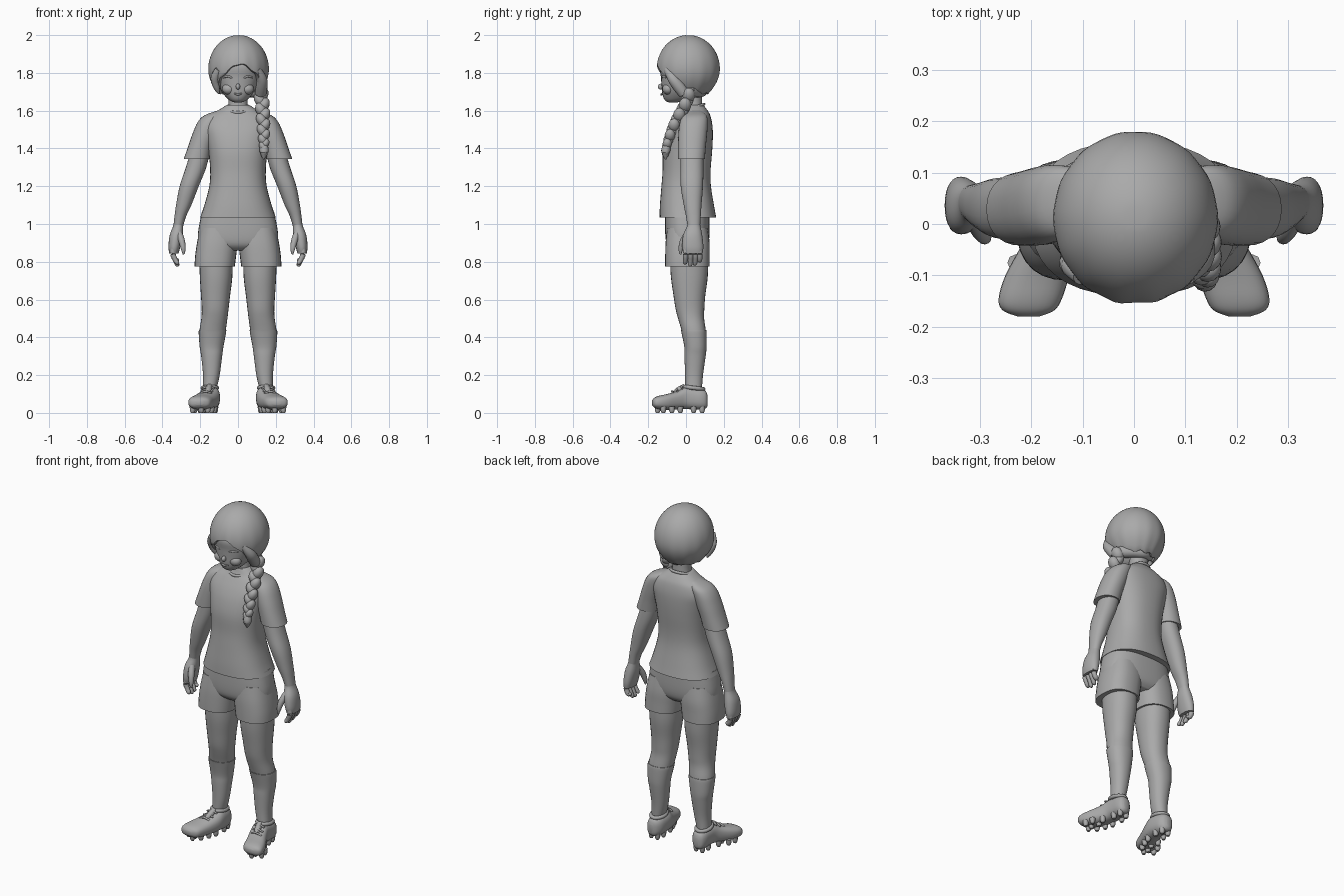
import bpy, bmesh, math
from mathutils import Vector

grey = bpy.data.materials.new("plain grey")
grey.diffuse_color = (0.4, 0.4, 0.4, 1)


def finish(bm, name, angle=50):
    bmesh.ops.recalc_face_normals(bm, faces=bm.faces)
    me = bpy.data.meshes.new(name)
    bm.to_mesh(me)
    bm.free()
    ob = bpy.data.objects.new(name, me)
    bpy.context.collection.objects.link(ob)
    me.materials.append(grey)
    bpy.ops.object.select_all(action='DESELECT')
    bpy.context.view_layer.objects.active = ob
    ob.select_set(True)
    bpy.ops.object.shade_smooth_by_angle(angle=math.radians(angle))
    return ob


def catmull(rows, steps=4):
    """Smooth list of number tuples through the given rows."""
    out, n = [], len(rows)
    for i in range(n - 1):
        a, b, c, d = (rows[max(0, min(n - 1, i + k))] for k in (-1, 0, 1, 2))
        for s in range(steps):
            t = s / steps
            out.append([q + 0.5 * t * (r - p + t * (2*p - 5*q + 4*r - w + t * (3*(q - r) + w - p)))
                        for p, q, r, w in zip(a, b, c, d)])
    return out + [list(rows[-1])]


def skin(bm, rings):
    vs = [[bm.verts.new(p) for p in r] for r in rings]
    n = len(vs[0])
    for a, b in zip(vs, vs[1:]):
        for i in range(n):
            bm.faces.new((a[i], a[(i + 1) % n], b[(i + 1) % n], b[i]))
    bm.faces.new(vs[0])
    bm.faces.new(vs[-1])


def loft(name, rows, side=1, axis='z', e=2.2, n=28):
    """Rows are (position along axis, x0, x1, low, high) of rounded sections."""
    rings = []
    for h, x0, x1, b0, b1 in catmull(rows):
        ring = []
        for i in range(n):
            a = 2 * math.pi * i / n
            c, s = math.cos(a), math.sin(a)
            u = (x0 + x1) / 2 + (x1 - x0) / 2 * math.copysign(abs(c) ** (2 / e), c)
            v = (b0 + b1) / 2 + (b1 - b0) / 2 * math.copysign(abs(s) ** (2 / e), s)
            ring.append((side * u, v, h) if axis == 'z' else (side * u, h, v))
        rings.append(ring)
    bm = bmesh.new()
    skin(bm, rings)
    return finish(bm, name)


def tube(name, pts, side=1, n=12, closed=False):
    """Round tube through (x, y, z, radius) points."""
    path = catmull(pts)
    rings = []
    for i, p in enumerate(path):
        a, b = path[max(0, i - 1)], path[min(len(path) - 1, i + 1)]
        if closed and i in (0, len(path) - 1):
            a, b = path[-2], path[1]
        q = (Vector(b[:3]) - Vector(a[:3])).to_track_quat('Z', 'Y')
        rings.append([])
        for k in range(n):
            t = 2 * math.pi * k / n
            v = Vector(p[:3]) + q @ Vector((math.cos(t), math.sin(t), 0)) * p[3]
            rings[-1].append((side * v.x, v.y, v.z))
    bm = bmesh.new()
    skin(bm, rings)
    return finish(bm, name)


def blob(name, loc, size, tilt=0.0):
    bm = bmesh.new()
    bmesh.ops.create_uvsphere(bm, u_segments=16, v_segments=10, radius=1)
    for v in bm.verts:
        v.co = Vector((v.co.x * size[0], v.co.y * size[1], v.co.z * size[2]))
    ob = finish(bm, name)
    ob.location, ob.rotation_euler = loc, (0, tilt, 0)
    return ob


def sym(z, x, y0, y1):
    return (z, -x, x, y0, y1)


# Shirt body, collar and shorts seat
loft("shirt", [sym(1.035, .2, -.14, .16), sym(1.1, .178, -.138, .148), sym(1.2, .152, -.13, .132),
               sym(1.28, .147, -.124, .13), sym(1.38, .155, -.122, .138), sym(1.46, .168, -.105, .142),
               sym(1.52, .178, -.08, .14), sym(1.57, .155, -.05, .13), sym(1.6, .108, -.03, .115),
               sym(1.63, .06, -.02, .092)], e=2.4, n=40)
collar = []
for i in range(17):
    a = 2 * math.pi * i / 16
    collar.append((.063 * math.cos(a), .03 + .065 * math.sin(a), 1.612 + .022 * math.sin(a), .008))
tube("collar", collar, closed=True, n=8)
loft("shorts_seat", [sym(.86, .14, -.07, .09), sym(.89, .2, -.1, .115), sym(.95, .212, -.11, .125),
                     sym(1.06, .192, -.11, .125)], e=2.6, n=40)

# Neck and head
loft("neck", [sym(1.56, .065, -.01, .09), sym(1.64, .05, -.01, .085), sym(1.74, .055, -.01, .085)])
loft("head", [sym(1.643, .015, -.09, -.05), sym(1.652, .04, -.108, -.01), sym(1.67, .062, -.12, .04),
              sym(1.7, .085, -.127, .07), sym(1.74, .105, -.13, .1), sym(1.78, .116, -.133, .11),
              sym(1.84, .122, -.138, .12), sym(1.9, .1, -.1, .1)])
blob("nose", (0, -.133, 1.727), (.012, .016, .016))
tube("mouth", [(-.022, -.124, 1.69, .003), (0, -.13, 1.686, .006), (.022, -.124, 1.69, .003)], n=8)
for s in (-1, 1):
    tube("eyelid", [(.03, -.128, 1.772, .004), (.052, -.122, 1.782, .006), (.078, -.106, 1.775, .004)], s, n=8)
    blob("cheek", (s * .048, -.095, 1.715), (.036, .03, .03))


# Hair cap: bottom edge lifts at the front around the face
def hair_bottom(a):
    f = abs(math.atan2(math.sin(a + math.pi / 2 - .06), math.cos(a + math.pi / 2 - .06)))
    if f < 1.0:
        return 1.85 - .12 * (f / 1.0) ** 1.4 + .004 * math.cos(14 * a)
    return 1.73 - .035 * min(1, (f - 1) / .5) + .005 * math.cos(11 * a)


N, M = 72, 22
rings = []
for j in range(1, M + 1):
    ring = []
    for i in range(N):
        a = 2 * math.pi * i / N
        bot = hair_bottom(a)
        z = 2.0 - (2.0 - bot) * (1 - math.cos(math.pi / 2 * j / M)) ** .9
        if z > 1.82:
            f = math.sqrt(max(0, 1 - ((z - 1.82) / .1802) ** 2))
        else:
            f = 1 - .36 * ((1.82 - z) / .13) ** 2
        low = (j / M) ** 3
        f *= 1 + .012 * low * math.cos(14 * a)
        ring.append((.003 + .16 * f * math.cos(a), .012 + .168 * f * math.sin(a), z))
    rings.append(ring)
# rolled-in lower edge
for k, dz in ((.94, -.004), (.84, .004), (.7, .03)):
    rings.append([(.003 + (x - .003) * k, .012 + (y - .012) * k, z + dz) for x, y, z in rings[M - 1]])
bm = bmesh.new()
skin(bm, rings)
finish(bm, "hair_cap", 60)
# Locks beside the face, nape tuft and braid
tube("right_lock", [(-.1, -.1, 1.82, .02), (-.122, -.075, 1.77, .024), (-.112, -.062, 1.72, .016),
                    (-.1, -.055, 1.69, .004)])
tube("left_lock", [(.1, -.1, 1.82, .02), (.125, -.07, 1.77, .028), (.125, -.04, 1.73, .032),
                   (.12, -.01, 1.69, .03)])
tube("nape_hair", [(-.06, .06, 1.71, .02), (.0, .085, 1.7, .026), (.06, .06, 1.7, .03), (.11, .02, 1.7, .034)])
braid = catmull([(.118, .02, 1.7, .038), (.128, -.005, 1.63, .037), (.133, -.05, 1.55, .035),
                 (.136, -.085, 1.47, .031), (.138, -.104, 1.41, .025)], 3)
for i, (x, y, z, r) in enumerate(braid):
    s = 1 if i % 2 else -1
    blob("braid_strand", (x + s * r * .22, y, z), (r * .78, r * .9, r * 1.1), s * .5)
tube("braid_tip", [(.138, -.1, 1.42, .02), (.138, -.108, 1.385, .024), (.137, -.108, 1.36, .014),
                   (.136, -.108, 1.342, .003)])

for s in (-1, 1):
    # Sleeve, arm and hand
    loft("sleeve", [(1.345, .15, .287, -.042, .1), (1.41, .135, .264, -.042, .105), (1.48, .11, .24, -.04, .112),
                    (1.54, .09, .213, -.032, .115), (1.575, .08, .178, -.015, .108),
                    (1.6, .07, .11, .02, .08)], s)
    loft("arm", [(.99, .29, .342, .008, .075), (1.04, .275, .336, 0, .078), (1.1, .247, .328, -.012, .082),
                 (1.2, .208, .309, -.028, .09), (1.3, .168, .276, -.03, .092), (1.42, .14, .24, -.03, .09)], s)
    loft("palm", [(.845, .315, .364, -.012, .088), (.88, .305, .368, -.02, .092), (.94, .292, .362, -.015, .086),
                  (.99, .29, .343, .006, .076), (1.02, .287, .338, .006, .072)], s)
    for y, tip in ((-.002, .785), (.025, .775), (.05, .78), (.073, .8)):
        tube("finger", [(.342, y, .88, .015), (.344, y, .84, .0145), (.332, y, .81, .013),
                        (.321, y - .003, tip + .008, .011), (.319, y - .004, tip, .004)], s)
    tube("thumb", [(.312, .01, .95, .018), (.298, -.015, .91, .017), (.29, -.027, .87, .013),
                   (.288, -.03, .84, .005)], s)
    # Shorts leg, leg and sock
    loft("shorts_leg", [(.775, .017, .23, -.11, .125), (.83, .01, .227, -.11, .125), (.9, .002, .217, -.108, .125),
                        (.98, .0, .2, -.1, .115)], s, e=2.5)
    loft("leg", [(.1, .12, .18, .0, .08), (.2, .1, .182, -.002, .087), (.35, .08, .2, -.005, .106),
                 (.43, .066, .204, -.022, .105), (.5, .056, .194, -.042, .096), (.55, .05, .192, -.055, .097),
                 (.62, .042, .196, -.066, .102), (.72, .03, .202, -.08, .115), (.82, .028, .205, -.085, .118)], s)
    loft("sock", [(.12, .115, .186, -.004, .084), (.2, .097, .185, -.005, .09), (.3, .084, .195, -.008, .104),
                  (.35, .077, .203, -.009, .109), (.42, .064, .208, -.023, .109), (.44, .062, .207, -.028, .107)], s)
    # Shoe with cuff, tongue, laces and studs
    loft("shoe", [(.115, .138, .165, .04, .09), (.105, .118, .182, .024, .115), (.08, .102, .192, .018, .128),
                  (.04, .096, .195, .018, .136), (0, .096, .2, .02, .138), (-.04, .104, .218, .018, .118),
                  (-.1, .125, .25, .016, .1), (-.145, .14, .263, .02, .09), (-.168, .155, .255, .028, .08),
                  (-.18, .185, .225, .042, .066)], s, 'y', 2.5)
    cuff = []
    for i in range(13):
        a = 2 * math.pi * i / 12
        cuff.append((.149 + .038 * math.cos(a), .042 + .05 * math.sin(a), .132 - .006 * math.sin(a), .011))
    tube("shoe_cuff", cuff, s, 8, True)
    tube("tongue", [(.15, -.005, .142, .014), (.157, -.035, .122, .018), (.165, -.06, .105, .014)], s)
    for y, z in ((-.02, .137), (-.045, .122), (-.07, .111)):
        x = .16 - .3 * (y + .03)
        tube("lace", [(x - .032, y, z - .008, .005), (x, y - .004, z + .003, .006), (x + .032, y, z - .008, .005)], s, 8)
    for y, xs in ((.085, (.128, .168)), (.04, (.12, .175)), (-.03, (.125, .195)), (-.075, (.14, .185, .23)),
                  (-.12, (.16, .2, .24)), (-.15, (.195,))):
        for x in xs:
            tube("stud", [(x, y, .035, .016), (x, y, .012, .014), (x, y, 0, .009)], s, 8)
